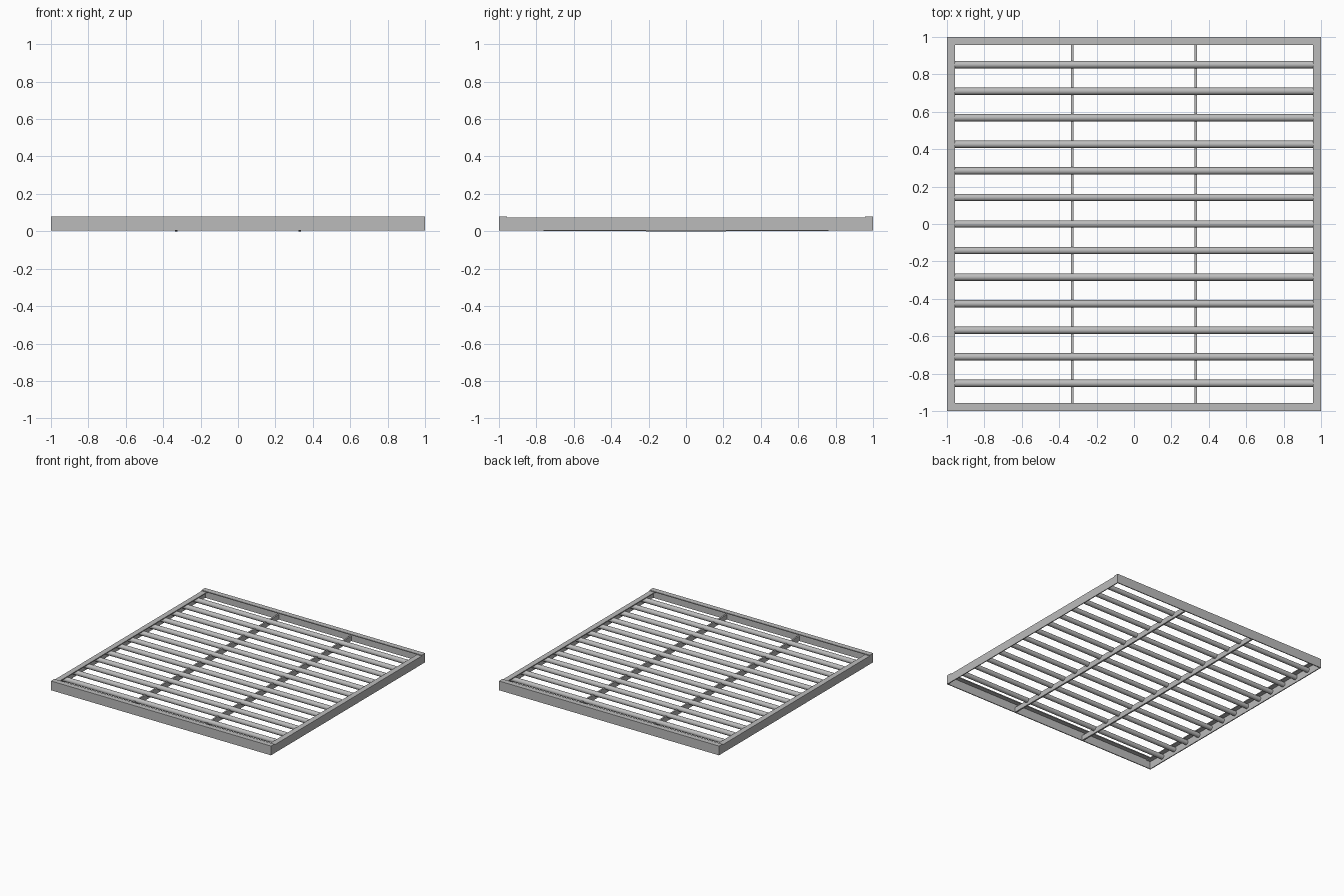
import bpy, bmesh, math
from mathutils import Matrix, Vector

if "Cube" in bpy.data.objects:
    bpy.data.objects.remove(bpy.data.objects["Cube"], do_unlink=True)

steel = bpy.data.materials.new("grey_steel")
steel.use_nodes = True
grey = (0.5, 0.5, 0.5, 1)
steel.diffuse_color = grey
steel.node_tree.nodes["Principled BSDF"].inputs["Base Color"].default_value = grey

PLATE = 0.0075      # plate thickness
FLANGE = 0.044      # flange width
BOTTOM = 0.004      # underside of the frame
FRONT_TOP = 0.08
SIDE_TOP = FRONT_TOP - PLATE
PIPE_R = 0.0195
PIPE_Z = SIDE_TOP - PLATE - PIPE_R
PITCH = 0.142


def finish(bm, name):
    bmesh.ops.recalc_face_normals(bm, faces=bm.faces[:])
    mesh = bpy.data.meshes.new(name)
    bm.to_mesh(mesh)
    bm.free()
    obj = bpy.data.objects.new(name, mesh)
    bpy.context.collection.objects.link(obj)
    mesh.materials.append(steel)
    return obj


def extrude_profile(name, points, start, end, turn=0):
    """Sweep a (y, z) profile along x, then turn it about z."""
    bm = bmesh.new()
    face = bm.faces.new([bm.verts.new((start, y, z)) for y, z in points])
    moved = bmesh.ops.extrude_face_region(bm, geom=[face])["geom"]
    verts = [v for v in moved if isinstance(v, bmesh.types.BMVert)]
    bmesh.ops.translate(bm, verts=verts, vec=Vector((end - start, 0, 0)))
    bm.transform(Matrix.Rotation(turn, 4, "Z"))
    return finish(bm, name)


def angle_iron(name, top, half_length, turn):
    """L section: outer upright with a flange pointing inwards."""
    outer, inner, lip = -1, -1 + PLATE, -1 + FLANGE
    points = [(outer, BOTTOM), (inner, BOTTOM), (inner, top - PLATE),
              (lip, top - PLATE), (lip, top), (outer, top)]
    extrude_profile(name, points, -half_length, half_length, turn)


# Outer frame, with front and back flanges lapped over the side ones
angle_iron("front_frame", FRONT_TOP, 1, 0)
angle_iron("back_frame", FRONT_TOP, 1, math.pi)
angle_iron("left_frame", SIDE_TOP, 1 - PLATE, math.pi / 2)
angle_iron("right_frame", SIDE_TOP, 1 - PLATE, -math.pi / 2)

# Round cross pipes
for i in range(13):
    bm = bmesh.new()
    bmesh.ops.create_cone(bm, cap_ends=True, segments=24, radius1=PIPE_R,
                          radius2=PIPE_R, depth=2 * (1 - PLATE))
    bm.transform(Matrix.Translation((0, (i - 6) * PITCH, PIPE_Z))
                 @ Matrix.Rotation(math.pi / 2, 4, "Y"))
    pipe = finish(bm, f"cross_pipe_{i + 1}")
    bpy.ops.object.select_all(action="DESELECT")
    pipe.select_set(True)
    bpy.context.view_layer.objects.active = pipe
    bpy.ops.object.shade_smooth_by_angle(angle=math.radians(40))

# Flat support bars running front to back, sagging slightly in the middle
steps = 12
ys = [(1 - PLATE) * (2 * i / steps - 1) for i in range(steps + 1)]
profile = [(y, 0.005 * y * y) for y in ys]
profile += [(y, PIPE_Z) for y in reversed(ys)]
for side, x in (("left", 0.33), ("right", -0.33)):
    extrude_profile(f"{side}_support_bar", profile, x - 0.0065, x + 0.0065)
